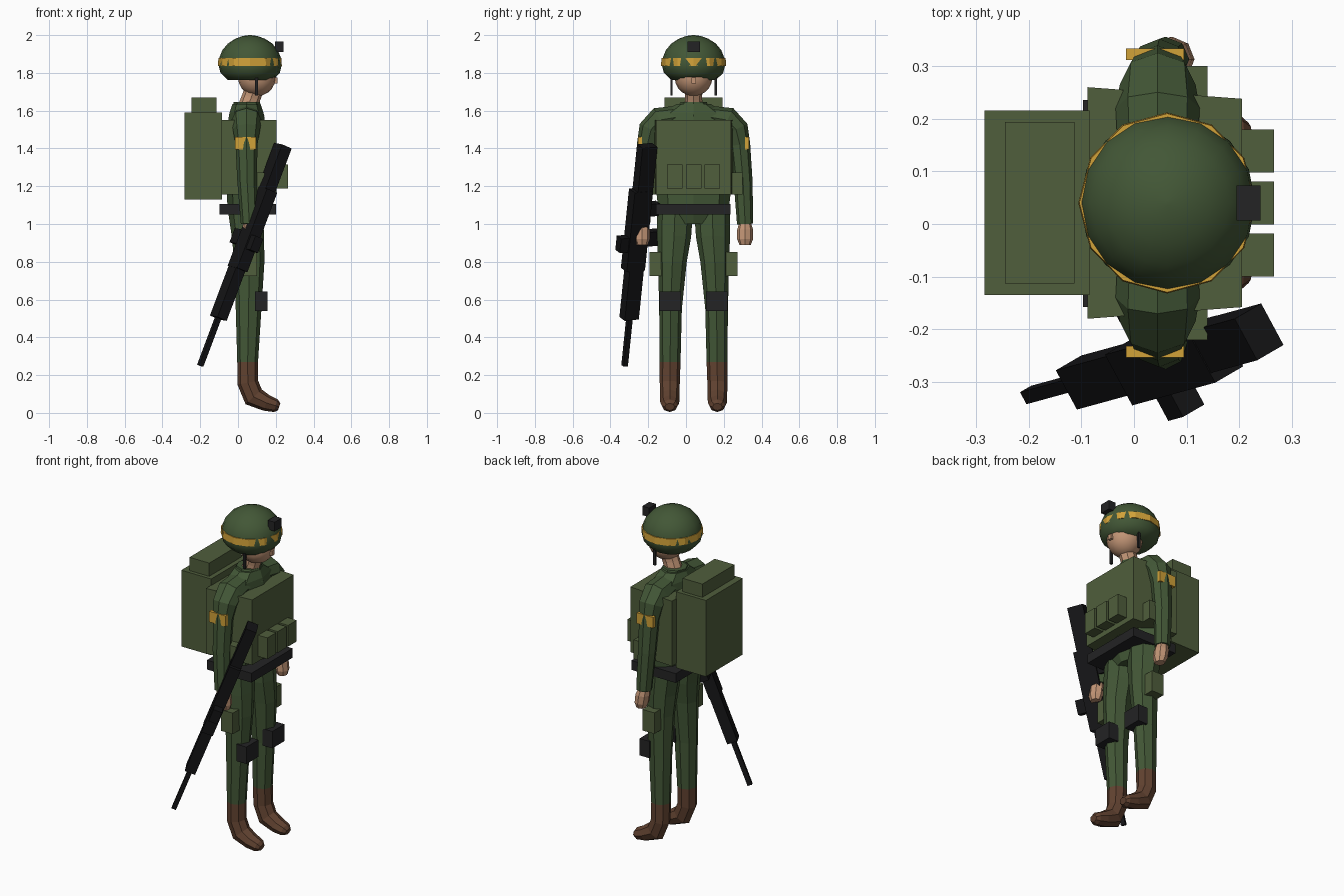
import bpy, bmesh, math
from mathutils import Vector, Matrix

if "Cube" in bpy.data.objects:
    bpy.data.objects.remove(bpy.data.objects["Cube"])

CY = 0.04  # the body's middle plane in y
X, Y = Vector((1, 0, 0)), Vector((0, 1, 0))


def material(name, *rgb):
    m = bpy.data.materials.new(name)
    m.use_nodes = True
    m.diffuse_color = (*rgb, 1)
    m.node_tree.nodes["Principled BSDF"].inputs["Base Color"].default_value = (*rgb, 1)
    return m


GREEN = material("uniform green", .055, .095, .037)
VEST = material("canvas green", .08, .112, .045)
YELLOW = material("yellow", .64, .36, .04)
BLACK = material("webbing black", .017, .017, .018)
METAL = material("rifle black", .007, .007, .008)
SKIN = material("skin", .54, .3, .18)
BROWN = material("boot brown", .12, .055, .03)


def finish(name, bm, *mats):
    bmesh.ops.recalc_face_normals(bm, faces=bm.faces)
    me = bpy.data.meshes.new(name)
    bm.to_mesh(me)
    bm.free()
    for m in mats:
        me.materials.append(m)
    ob = bpy.data.objects.new(name, me)
    bpy.context.collection.objects.link(ob)
    return ob


def box(name, x, y, z, mat, frame=None, taper=1):
    """Box from (low, high) ranges; taper narrows the +x end in y."""
    bm = bmesh.new()
    bmesh.ops.create_cube(bm, size=1)
    mid = Vector([(r[0] + r[1]) / 2 for r in (x, y, z)])
    for v in bm.verts:
        if v.co.x > 0:
            v.co.y *= taper
        v.co = Vector([c * (r[1] - r[0]) for c, r in zip(v.co, (x, y, z))]) + mid
    if frame:
        bm.transform(frame)
    return finish(name, bm, mat)


def tube(name, rings, side, mats, sides=8, rule=None):
    """Loft of rings (x, y, z, radius along side, other radius)."""
    bm = bmesh.new()
    pts = [Vector(r[:3]) for r in rings]
    loops = []
    for i, r in enumerate(rings):
        t = (pts[min(i + 1, len(pts) - 1)] - pts[max(i - 1, 0)]).normalized()
        other = t.cross(side).normalized()
        loops.append([bm.verts.new(pts[i] + side * r[3] * math.cos(a) + other * r[4] * math.sin(a))
                      for a in (math.tau * k / sides for k in range(sides))])
    for a, b in zip(loops, loops[1:]):
        for k in range(sides):
            j = (k + 1) % sides
            bm.faces.new((a[k], a[j], b[j], b[k]))
    bm.faces.new(loops[0])
    bm.faces.new(loops[-1])
    if rule:
        for f in bm.faces:
            f.material_index = rule(f.calc_center_median())
    return finish(name, bm, *mats)


def smooth(ob, angle):
    bpy.ops.object.select_all(action='DESELECT')
    ob.select_set(True)
    bpy.context.view_layer.objects.active = ob
    bpy.ops.object.shade_smooth_by_angle(angle=math.radians(angle))


# Torso, collar and neck
tube("torso", [(.045, CY, z, rx, ry) for z, rx, ry in (
    (1.0, .08, .12), (1.06, .1, .185), (1.2, .105, .2), (1.5, .105, .21),
    (1.59, .09, .17), (1.635, .075, .09))], X, [GREEN])
tube("collar", [(.06, CY, 1.57, .08, .1), (.045, CY, 1.645, .07, .07)], X, [GREEN])
tube("neck", [(.045, CY, 1.6, .05, .053), (.07, CY, 1.67, .045, .05),
              (.095, CY, 1.74, .05, .05)], Y, [SKIN])

# Head with nose
bm = bmesh.new()
bmesh.ops.create_uvsphere(bm, u_segments=16, v_segments=10, radius=.1,
                          matrix=Matrix.Translation((.1, CY, 1.777)))
smooth(finish("head", bm, SKIN), 60)
box("nose", (.185, .208), (CY - .012, CY + .012), (1.745, 1.775), SKIN)

# Helmet, band, mount and chin straps
smooth(tube("helmet", [(.064, CY, z, r, r) for z, r in (
    (1.762, .118), (1.8, .157), (1.84, .167), (1.88, .163), (1.92, .147),
    (1.955, .118), (1.98, .08), (1.995, .04), (2.0, .005))], X, [GREEN], 16), 45)
tube("helmet_band", [(.063, CY, 1.837, .169, .172), (.063, CY, 1.878, .167, .17)], X, [YELLOW], 12)
box("helmet_mount", (.195, .24), (.007, .073), (1.91, 1.965), BLACK)

# Vest with pouches, belt and backpack
box("vest", (-.088, .205), (CY - .22, CY + .22), (1.157, 1.55), VEST, taper=.9)
for i in (-1, 0, 1):
    y = CY + i * .099
    box("chest_pouch", (.2, .266), (y - .041, y + .041), (1.187, 1.315), VEST)
box("belt", (-.097, .2), (CY - .198, CY + .196), (1.05, 1.106), BLACK)
box("backpack", (-.284, -.085), (CY - .175, CY + .176), (1.13, 1.59), VEST)
box("backpack_top", (-.245, -.113), (CY - .153, CY + .154), (1.58, 1.67), VEST)

# Parts on both sides of the body
for s, tag in ((-1, "right_"), (1, "left_")):
    def span(a, b):
        return sorted((CY + s * a, CY + s * b))

    box(tag + "chin_strap", (.09, .105), span(.111, .123), (1.68, 1.79), BLACK)
    tube(tag + "arm", [(x, CY + s * o, z, a, b) for x, o, z, a, b in (
        (.045, .09, 1.565, .075, .06), (.045, .18, 1.55, .08, .07), (.045, .225, 1.5, .072, .067),
        (.045, .245, 1.42, .058, .055), (.048, .262, 1.23, .052, .05),
        (.06, .273, 1.0, .045, .043))], X, [GREEN])
    tube(tag + "hand", [(x, CY + s * .273, z, a, b) for x, z, a, b in (
        (.06, 1.01, .034, .03), (.068, .97, .042, .042), (.075, .92, .04, .042),
        (.078, .89, .028, .03))], X, [SKIN])
    box(tag + "arm_patch", (-.015, .095), span(.272, .294), (1.395, 1.46), YELLOW)
    box(tag + "side_pouch", (.04, .14), span(.195, .26), (1.157, 1.272), VEST)
    box(tag + "thigh_pouch", (.02, .1), span(.165, .233), (.725, .852), VEST)
    box(tag + "knee_pad", (.09, .155), span(.066, .181), (.54, .642), BLACK)
    # Leg and boot in one loft, brown below the ankle
    tube(tag + "leg", [(x, CY + s * o, z, a, b) for x, o, z, a, b in (
        (.04, .098, 1.07, .095, .092), (.053, .103, .93, .09, .085), (.06, .112, .8, .076, .08),
        (.056, .122, .55, .06, .068), (.051, .124, .27, .055, .055),
        (.052, .126, .16, .053, .056), (.083, .126, .085, .052, .058),
        (.15, .126, .053, .05, .044), (.2, .126, .038, .042, .035),
        (.218, .126, .032, .026, .02))], Y, [GREEN, BROWN], rule=lambda c: int(c.z < .265))

# Rifle, built upright along its own axis and then tilted, muzzle down
muzzle = Vector((-.2, -.325, .25))
d = (Vector((.238, -.205, 1.415)) - muzzle).normalized()
w = (Vector((.5, -.86, 0)) - d * d.dot(Vector((.5, -.86, 0)))).normalized()
v = d.cross(w)
rifle = Matrix.Translation(muzzle) @ Matrix((w, v, d)).transposed().to_4x4()
for name, x, y, z in (
        ("barrel", (-.013, .013), .013, (0, .32)),
        ("handguard", (-.04, .045), .03, (.27, .62)),
        ("receiver", (-.045, .065), .033, (.55, 1.0)),
        ("stock", (-.045, .045), .031, (.9, 1.25)),
        ("sight", (.05, .115), .025, (.66, .74)),
        ("magazine", (-.135, -.03), .024, (.68, .76)),
        ("grip", (-.1, -.03), .022, (.85, .92))):
    box("rifle_" + name, x, (-y, y), z, METAL, frame=rifle)
